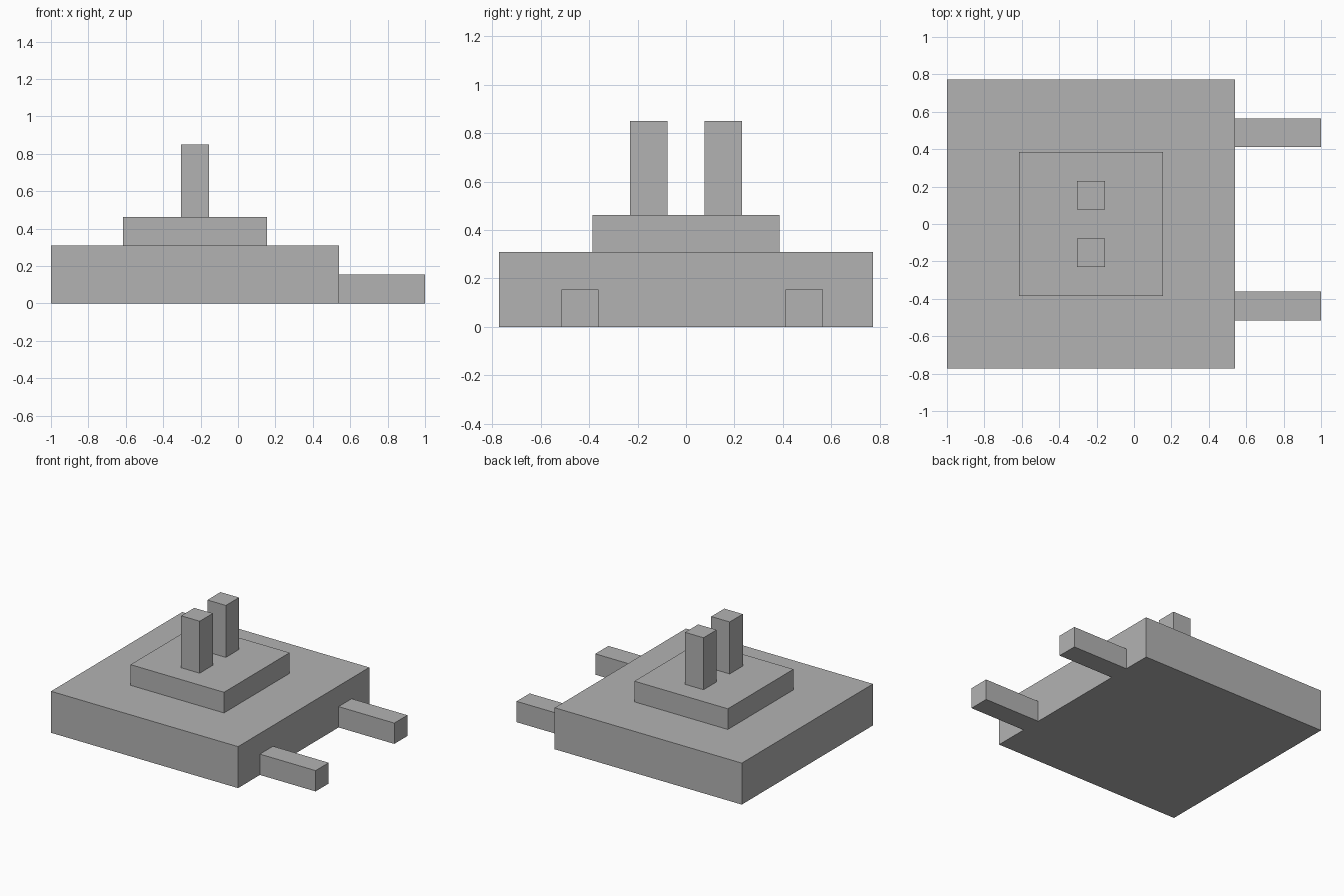
import bpy

# Remove the default object
default = bpy.data.objects.get("Cube")
if default:
    bpy.data.objects.remove(default, do_unlink=True)

# Single flat grey
grey = bpy.data.materials.new("plain_grey")
grey.use_nodes = True
colour = (0.45, 0.45, 0.45, 1)
grey.diffuse_color = colour
grey.node_tree.nodes["Principled BSDF"].inputs["Base Color"].default_value = colour


def box(name, low, high):
    """Add a block spanning two opposite corners."""
    centre = [(a + b) / 2 for a, b in zip(low, high)]
    bpy.ops.mesh.primitive_cube_add(size=1, location=centre)
    obj = bpy.context.object
    obj.name = name
    obj.scale = [b - a for a, b in zip(low, high)]
    bpy.ops.object.transform_apply(location=False, rotation=False, scale=True)
    obj.data.materials.append(grey)
    return obj


# Stepped body
box("base_block", (-1, -0.772, 0), (0.541, 0.772, 0.309))
box("raised_platform", (-0.615, -0.386, 0.309), (0.155, 0.386, 0.463))

# Pair of upright posts on the platform
for name, y in (("front_post", -0.154), ("back_post", 0.154)):
    box(name, (-0.306, y - 0.077, 0.463), (-0.154, y + 0.077, 0.85))

# Pair of prongs reaching out along the ground
for name, y in (("front_prong", -0.438), ("back_prong", 0.488)):
    box(name, (0.541, y - 0.077, 0), (1, y + 0.077, 0.155))
